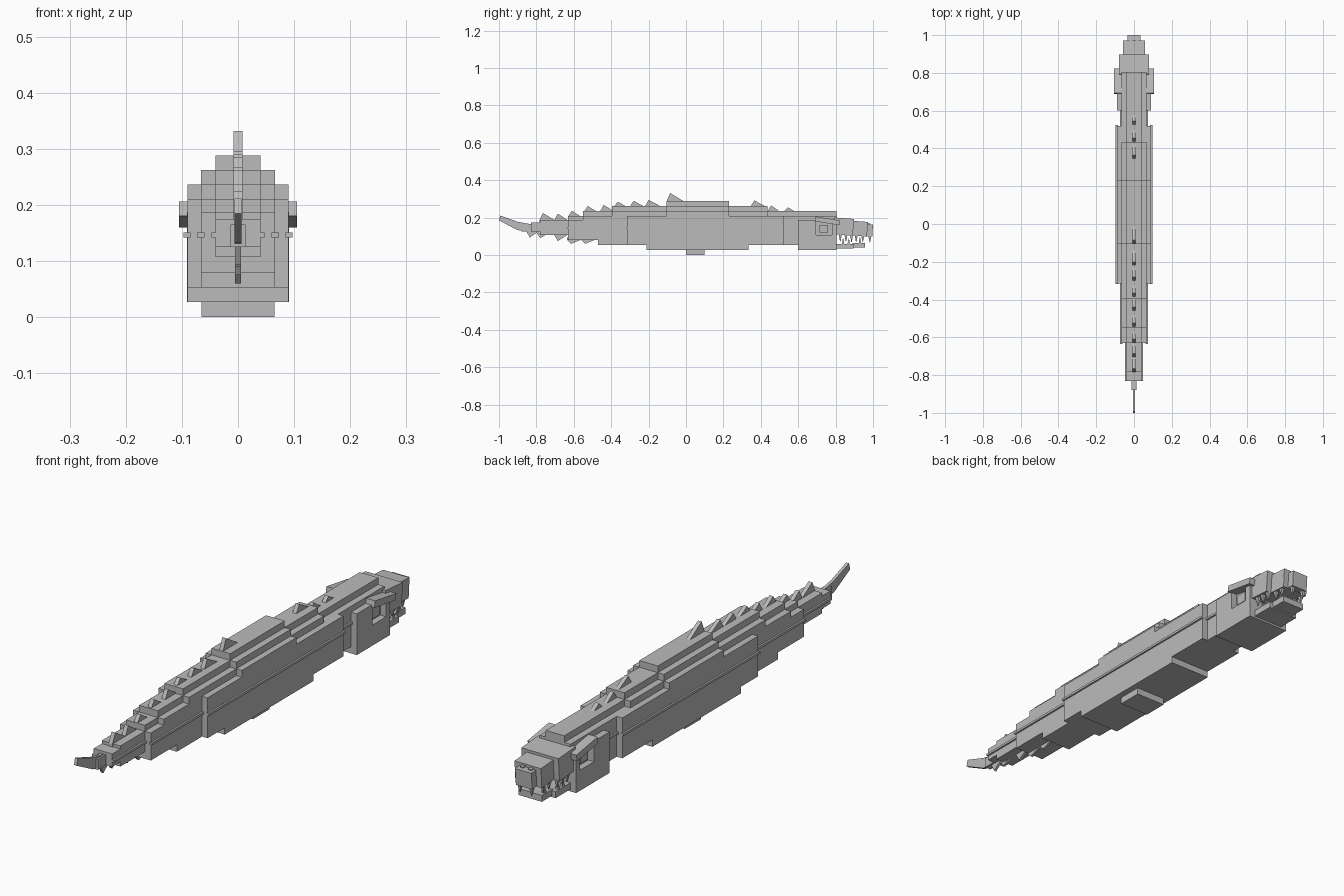
import bpy, bmesh, math
from mathutils import Matrix, Vector

grey = bpy.data.materials.new("stone_grey")
grey.diffuse_color = (0.5, 0.5, 0.5, 1)


def finish(name, bm):
    bmesh.ops.recalc_face_normals(bm, faces=bm.faces)
    me = bpy.data.meshes.new(name)
    bm.to_mesh(me)
    bm.free()
    me.materials.append(grey)
    ob = bpy.data.objects.new(name, me)
    bpy.context.collection.objects.link(ob)
    return ob


def add_box(bm, x0, x1, y0, y1, z0, z1, tilt=0):
    c = Vector(((x0 + x1) / 2, (y0 + y1) / 2, (z0 + z1) / 2))
    m = (Matrix.Translation(c) @ Matrix.Rotation(math.radians(tilt), 4, 'X')
         @ Matrix.Diagonal((x1 - x0, y1 - y0, z1 - z0, 1)))
    bmesh.ops.create_cube(bm, size=1, matrix=m)


def boxes(name, items):
    """Each item: x0, x1, y0, y1, z0, z1 and an optional tilt."""
    bm = bmesh.new()
    for it in items:
        add_box(bm, *it)
    return finish(name, bm)


def pair(items):
    """Items plus their mirror image across x."""
    return items + [(-i[1], -i[0]) + tuple(i[2:]) for i in items]


def plate(bm, pts, half):
    """Extrude a side profile of (y, z) points across x."""
    a = [bm.verts.new((-half, y, z)) for y, z in pts]
    b = [bm.verts.new((half, y, z)) for y, z in pts]
    bm.faces.new(a)
    bm.faces.new(b[::-1])
    n = len(pts)
    for i in range(n):
        j = (i + 1) % n
        bm.faces.new((a[i], b[i], b[j], a[j]))


def stepped_layer(name, half, top, bottom):
    """Stepped side profile; top and bottom are (y0, y1, z) runs, front to back."""
    pts = []
    for y0, y1, z in top:
        pts += [(y0, z), (y1, z)]
    for y0, y1, z in reversed(bottom):
        pts += [(y1, z), (y0, z)]
    bm = bmesh.new()
    plate(bm, pts, half)
    return finish(name, bm)


# Body: three nested layers of increasing width
stepped_layer("body_core", 0.040,
              [(-0.78, -0.63, 0.187), (-0.63, -0.55, 0.21), (-0.55, -0.395, 0.236),
               (-0.395, -0.105, 0.262), (-0.105, 0.23, 0.288), (0.23, 0.435, 0.262),
               (0.435, 0.805, 0.236)],
              [(-0.78, -0.63, 0.107), (-0.63, -0.47, 0.08), (-0.47, 0.805, 0.054)])
stepped_layer("body_middle", 0.066,
              [(-0.63, -0.55, 0.187), (-0.55, -0.395, 0.21), (-0.395, -0.105, 0.236),
               (-0.105, 0.23, 0.262), (0.23, 0.435, 0.236), (0.435, 0.805, 0.21)],
              [(-0.63, -0.47, 0.08), (-0.47, 0.6, 0.053), (0.6, 0.805, 0.027)])
stepped_layer("body_flank", 0.09,
              [(-0.315, -0.105, 0.21), (-0.105, 0.23, 0.236), (0.23, 0.52, 0.21)],
              [(-0.315, -0.21, 0.053), (-0.21, 0.335, 0.027), (0.335, 0.52, 0.053)])
boxes("belly_keel", [(-0.065, 0.065, 0.0, 0.10, 0, 0.03)])
boxes("side_rail", pair([(0.085, 0.097, -0.318, 0.523, 0.142, 0.151),
                         (0.06, 0.073, -0.634, 0.60, 0.142, 0.151),
                         (0.035, 0.047, -0.83, -0.62, 0.142, 0.151)]))

# Cheeks built as a frame round each eye socket
boxes("cheek", pair([(0.06, 0.091, 0.60, 0.695, 0.027, 0.187),
                     (0.06, 0.091, 0.78, 0.805, 0.027, 0.187),
                     (0.06, 0.091, 0.695, 0.78, 0.027, 0.107)]))
boxes("eye", pair([(0.06, 0.078, 0.715, 0.76, 0.12, 0.16)]))
boxes("brow", pair([(0.06, 0.105, 0.69, 0.822, 0.17, 0.196, -9)]))

# Snout, narrowing towards the nose
boxes("upper_jaw", [(-0.08, 0.08, 0.79, 0.895, 0.107, 0.197, -4),
                    (-0.057, 0.057, 0.885, 0.97, 0.102, 0.18, -4),
                    (-0.035, 0.035, 0.96, 0.998, 0.10, 0.165, -4)])
boxes("nostril", pair([(0.01, 0.025, 0.97, 0.985, 0.16, 0.17, -4)]))
boxes("lower_jaw", [(-0.066, 0.066, 0.80, 0.895, 0.035, 0.06),
                    (-0.05, 0.05, 0.89, 0.957, 0.04, 0.065)])

# Teeth along both jaws
bm = bmesh.new()
for side in (-1, 1):
    for x, y, z, up in ((0.066, 0.825, 0.09, 0), (0.066, 0.855, 0.09, 0),
                        (0.066, 0.885, 0.088, 0), (0.047, 0.91, 0.088, 0),
                        (0.047, 0.945, 0.088, 0), (0.025, 0.983, 0.085, 0),
                        (0.056, 0.84, 0.07, 1), (0.056, 0.87, 0.07, 1),
                        (0.04, 0.93, 0.075, 1)):
        m = Matrix.Translation((side * x, y, z)) @ Matrix.Rotation(math.pi / 4, 4, 'Z')
        bmesh.ops.create_cone(bm, cap_ends=True, segments=4, radius1=0.011 if up else 0.002,
                              radius2=0.002 if up else 0.011, depth=0.035, matrix=m)
finish("teeth", bm)

# Dorsal spines lean backwards: peak y, peak z, base z, base length
bm = bmesh.new()
for y, z, base, length in ((0.545, 0.255, 0.236, 0.05), (0.455, 0.265, 0.236, 0.06),
                           (0.365, 0.292, 0.262, 0.075), (-0.085, 0.332, 0.288, 0.09),
                           (-0.20, 0.295, 0.262, 0.08), (-0.28, 0.29, 0.262, 0.07),
                           (-0.365, 0.285, 0.262, 0.06), (-0.44, 0.268, 0.236, 0.07),
                           (-0.525, 0.262, 0.236, 0.06), (-0.61, 0.236, 0.21, 0.06),
                           (-0.685, 0.222, 0.187, 0.07), (-0.765, 0.225, 0.187, 0.08)):
    plate(bm, [(y - 0.018, base - 0.015), (y - 0.018, base), (y, z),
               (y + length - 0.018, base), (y + length - 0.018, base - 0.015)], 0.008)
finish("dorsal_spines", bm)

# Belly spines under the tail
bm = bmesh.new()
for y, z, base in ((-0.835, 0.093, 0.13), (-0.78, 0.09, 0.12), (-0.685, 0.075, 0.107),
                   (-0.615, 0.06, 0.08), (-0.54, 0.06, 0.08)):
    plate(bm, [(y - 0.02, base + 0.015), (y - 0.02, base), (y, z),
               (y + 0.05, base), (y + 0.05, base + 0.015)], 0.005)
finish("belly_spines", bm)

# Tail stub and upturned tail fin
boxes("tail_base", [(-0.04, 0.04, -0.83, -0.77, 0.125, 0.175),
                    (-0.013, 0.013, -0.88, -0.82, 0.125, 0.165)])
bm = bmesh.new()
plate(bm, [(-1.0, 0.185), (-0.993, 0.211), (-0.90, 0.178), (-0.83, 0.165),
           (-0.83, 0.128), (-0.90, 0.133)], 0.006)
finish("tail_fin", bm)
